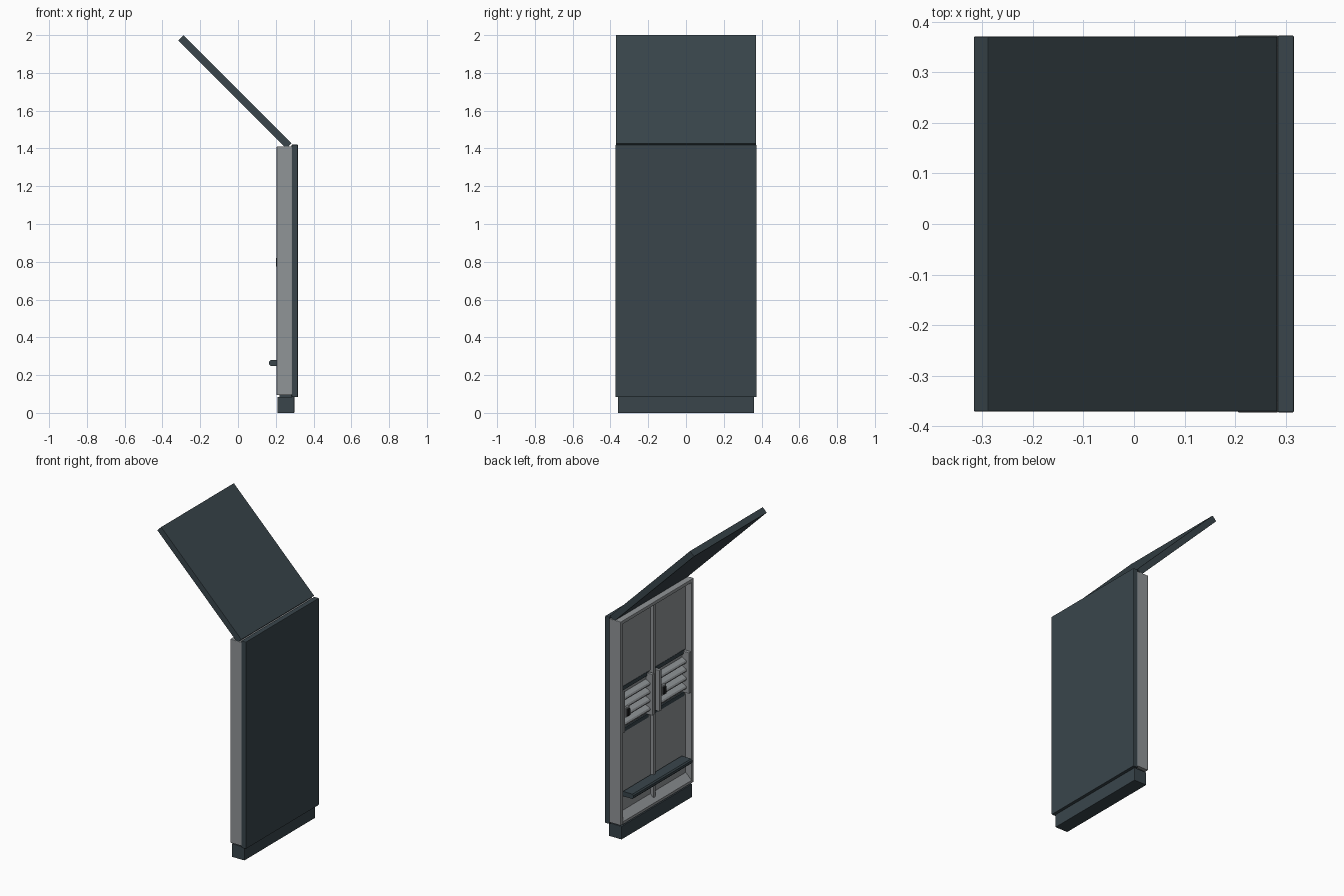
import bpy, bmesh

def mat(name, c):
    m = bpy.data.materials.new(name)
    m.diffuse_color = (*c, 1)
    return m

DARK = mat("dark_slate", (0.041, 0.060, 0.071))
GREY = mat("frame_grey", (0.28, 0.298, 0.31))
BLACK = mat("latch_black", (0.012, 0.013, 0.014))

def prism(name, pts, y0, y1, m, bevel=0.0):
    """Extrude an x/z profile from y0 to y1."""
    bm = bmesh.new()
    f = bm.faces.new([bm.verts.new((x, y0, z)) for x, z in pts])
    ext = bmesh.ops.extrude_face_region(bm, geom=[f])["geom"]
    bmesh.ops.translate(bm, vec=(0, y1 - y0, 0),
                        verts=[v for v in ext if isinstance(v, bmesh.types.BMVert)])
    bmesh.ops.recalc_face_normals(bm, faces=bm.faces)
    me = bpy.data.meshes.new(name)
    bm.to_mesh(me)
    bm.free()
    me.materials.append(m)
    ob = bpy.data.objects.new(name, me)
    bpy.context.collection.objects.link(ob)
    if bevel:
        b = ob.modifiers.new("bevel", 'BEVEL')
        b.width, b.segments = bevel, 2
    return ob

def box(name, x0, x1, y0, y1, z0, z1, m, bevel=0.0):
    return prism(name, [(x0, z0), (x1, z0), (x1, z1), (x0, z1)], y0, y1, m, bevel)

# plinth, outer panel and tilted lid
box("plinth", 0.208, 0.298, -0.36, 0.36, 0, 0.085, DARK, 0.002)
box("outer_panel", 0.284, 0.317, -0.373, 0.373, 0.084, 1.42, DARK, 0.003)
prism("tilted_lid", [(0.255, 1.40), (0.284, 1.427), (-0.289, 2.0), (-0.317, 1.972)],
      -0.371, 0.371, DARK, 0.001)
box("plinth_joint", 0.22, 0.287, -0.35, 0.35, 0.08, 0.1, DARK)

# open tray frame; the back is deeper where the louvres sit
box("tray_back_lower", 0.247, 0.286, -0.365, 0.365, 0.10, 0.66, GREY)
box("tray_back_middle", 0.275, 0.286, -0.365, 0.365, 0.655, 0.955, GREY)
box("tray_back_upper", 0.247, 0.286, -0.365, 0.365, 0.95, 1.405, GREY)
for s, n in ((-1, "front"), (1, "rear")):
    a, b = sorted((s * 0.35, s * 0.373))
    box("tray_side_" + n, 0.205, 0.286, a, b, 0.095, 1.41, GREY, 0.003)
prism("tray_sill", [(0.205, 0.095), (0.286, 0.095), (0.286, 0.155), (0.249, 0.155),
                    (0.205, 0.112)], -0.352, 0.352, GREY)
box("tray_head", 0.205, 0.286, -0.352, 0.352, 1.388, 1.41, GREY, 0.003)
box("centre_rib", 0.225, 0.275, -0.011, 0.011, 0.13, 1.39, GREY, 0.002)

# two louvred units at mid height
for y0, y1, n in ((-0.335, -0.035, "front"), (0.035, 0.335, "rear")):
    box("louvre_back_" + n, 0.255, 0.28, y0, y1, 0.68, 0.93, GREY)
    for i in range(4):
        z = 0.70 + i * 0.055
        prism(f"louvre_slat_{n}_{i}", [(0.256, z), (0.228, z + 0.006),
              (0.222, z + 0.016), (0.228, z + 0.026), (0.256, z + 0.04)],
              y0, y1, GREY)
    # dark strips above and below the slats
    for z, part in ((0.655, "lower"), (0.928, "upper")):
        box(f"louvre_{part}_strip_{n}", 0.245, 0.28, y0, y1, z, z + 0.025, DARK)
    # upright side brackets
    for y in (y0, y1):
        box("louvre_bracket_" + n, 0.207, 0.28, y - 0.011, y + 0.011, 0.68, 0.945, GREY, 0.002)
    # latch
    box("latch_plate_" + n, 0.212, 0.25, y1 - 0.065, y1 - 0.025, 0.765, 0.83, GREY, 0.003)
    box("latch_" + n, 0.2, 0.214, y1 - 0.057, y1 - 0.033, 0.775, 0.82, BLACK, 0.004)

# foot rail against the tray back
prism("foot_rail", [(0.165, 0.257), (0.172, 0.249), (0.24, 0.249), (0.24, 0.28),
                    (0.172, 0.28), (0.165, 0.272)], -0.30, 0.30, DARK)
box("rail_support", 0.236, 0.26, -0.02, 0.02, 0.255, 0.274, DARK)
